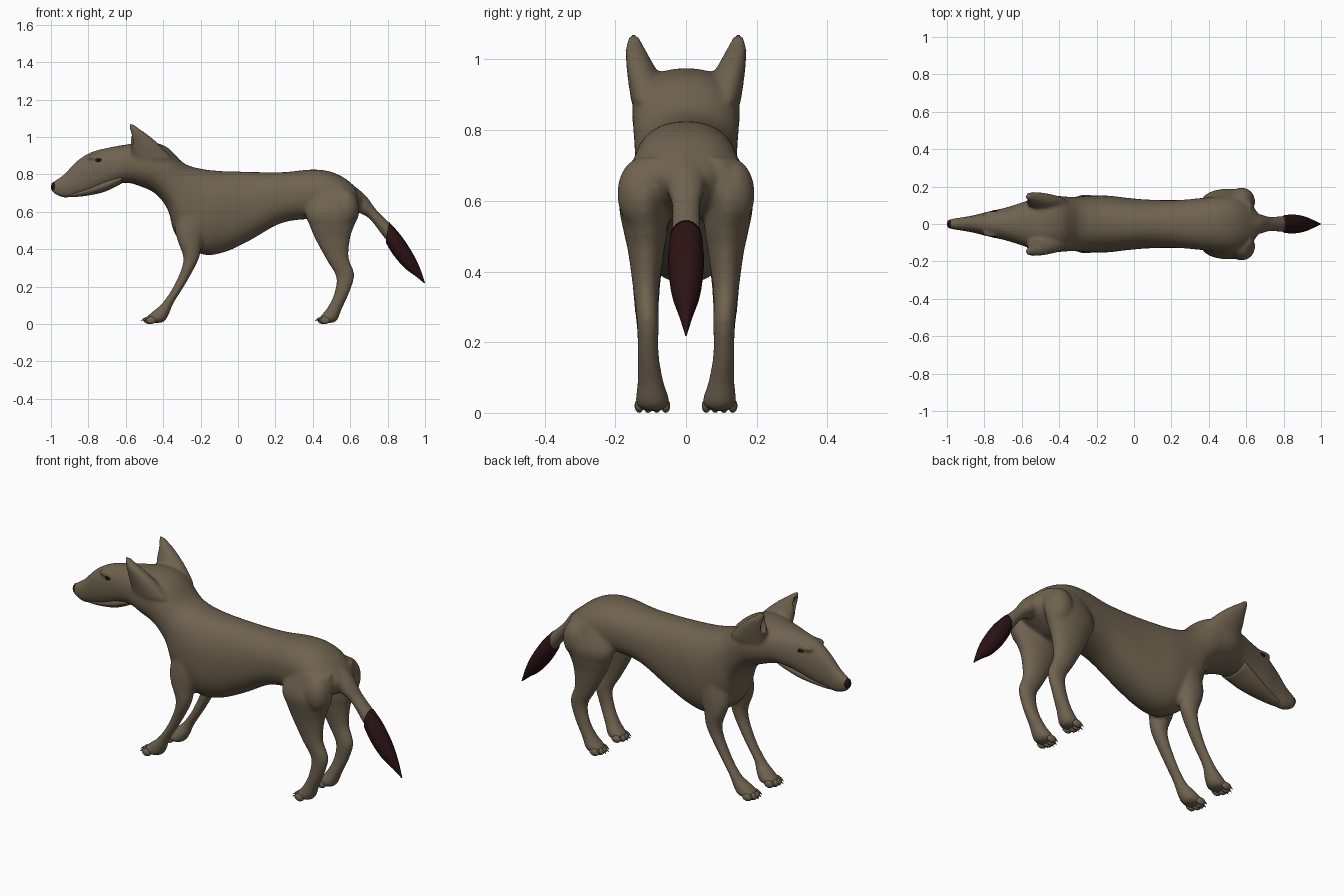
import bpy, bmesh, math
from mathutils import Vector, Matrix

if "Cube" in bpy.data.objects:
    bpy.data.objects.remove(bpy.data.objects["Cube"])


def material(name, colour):
    mat = bpy.data.materials.new(name)
    mat.use_nodes = True
    mat.diffuse_color = (*colour, 1)
    mat.node_tree.nodes["Principled BSDF"].inputs["Base Color"].default_value = (*colour, 1)
    mat.node_tree.nodes["Principled BSDF"].inputs["Roughness"].default_value = 0.8
    return mat


FUR = material("brown fur", (0.16, 0.125, 0.08))
DARK = material("dark maroon", (0.024, 0.006, 0.007))
BLACK = material("eye black", (0.008, 0.008, 0.008))


def spline(rows, steps=5):
    """Catmull-Rom interpolation between section rows."""
    pts = [rows[0], *rows, rows[-1]]
    out = []
    for a, b, c, d in zip(pts, pts[1:], pts[2:], pts[3:]):
        for s in range(steps):
            t = s / steps
            out.append([q + t / 2 * (r - p + t * (2 * p - 5 * q + 4 * r - u + t * (3 * (q - r) + u - p)))
                        for p, q, r, u in zip(a, b, c, d)])
    return out + [rows[-1]]


def loft(bm, rows, side=1, power=1.0, count=28):
    """Skin rings given as (x0, z0, x1, z1, y centre, half width)."""
    rings = []
    for x0, z0, x1, z1, y, w in spline(rows):
        ring = []
        for i in range(count):
            a = math.tau * i / count
            c, s = (math.copysign(abs(f(a)) ** power, f(a)) for f in (math.cos, math.sin))
            ring.append(bm.verts.new(((x0 + x1 + c * (x0 - x1)) / 2, side * (y + w * s),
                                      (z0 + z1 + c * (z0 - z1)) / 2)))
        rings.append(ring)
    for low, high in zip(rings, rings[1:]):
        for i in range(count):
            j = (i + 1) % count
            bm.faces.new((low[i], low[j], high[j], high[i]))
    bm.faces.new(rings[0])
    bm.faces.new(rings[-1])


def ball(bm, centre, radii, segments=20):
    matrix = Matrix.Translation(centre) @ Matrix.Diagonal((*radii, 1))
    bmesh.ops.create_uvsphere(bm, u_segments=segments, v_segments=segments // 2, radius=1, matrix=matrix)


def cone(bm, base, tip, radius):
    axis = Vector(tip) - Vector(base)
    matrix = Matrix.Translation((Vector(base) + Vector(tip)) / 2) @ axis.to_track_quat("Z", "Y").to_matrix().to_4x4()
    bmesh.ops.create_cone(bm, cap_ends=True, segments=8, radius1=radius, radius2=0.001,
                          depth=axis.length, matrix=matrix)


def finish(name, bm, mat):
    bmesh.ops.recalc_face_normals(bm, faces=bm.faces)
    mesh = bpy.data.meshes.new(name)
    bm.to_mesh(mesh)
    bm.free()
    mesh.materials.append(mat)
    mesh.shade_smooth()
    obj = bpy.data.objects.new(name, mesh)
    bpy.context.collection.objects.link(obj)
    return obj


SIDES = {"near": -1, "far": 1}

# Head, neck and trunk: top point, bottom point, half width
trunk = [(-.995, .745, -.995, .71, .012), (-.98, .765, -.98, .695, .025), (-.93, .8, -.93, .675, .034),
         (-.86, .872, -.87, .683, .045), (-.78, .92, -.79, .7, .065), (-.68, .945, -.69, .735, .088),
         (-.58, .962, -.6, .755, .118), (-.48, .975, -.52, .735, .15), (-.38, .945, -.44, .695, .15),
         (-.29, .86, -.375, .61, .145), (-.2, .83, -.33, .47, .15), (-.1, .818, -.2, .375, .152),
         (0, .815, -.08, .382, .14), (.1, .812, .06, .445, .13), (.25, .812, .22, .535, .128),
         (.38, .825, .36, .56, .14), (.48, .818, .46, .55, .15), (.57, .78, .53, .55, .145),
         (.65, .71, .6, .58, .1), (.68, .67, .64, .6, .05)]
tail_root = [(.58, .77, .58, .62, 0, .06), (.68, .69, .645, .595, 0, .055), (.74, .61, .705, .56, 0, .04),
             (.82, .53, .775, .47, 0, .042), (.84, .5, .8, .44, 0, .035)]
# Limbs: front point, rear point, y centre, half width
fore_leg = [(-.31, .66, -.16, .66, .09, .05), (-.335, .52, -.17, .53, .1, .055),
            (-.325, .45, -.195, .42, .11, .046), (-.292, .34, -.213, .34, .112, .038),
            (-.34, .21, -.283, .21, .108, .03), (-.402, .115, -.345, .11, .107, .029),
            (-.44, .08, -.37, .05, .1, .04), (-.47, .055, -.4, .01, .095, .048),
            (-.49, .035, -.46, .005, .095, .042)]
hind_leg = [(.4, .72, .63, .72, .09, .06), (.36, .6, .65, .6, .12, .068), (.385, .52, .62, .52, .115, .063),
            (.415, .45, .6, .46, .113, .051), (.478, .335, .592, .355, .113, .036),
            (.525, .25, .622, .265, .108, .031), (.513, .16, .598, .175, .107, .03),
            (.48, .09, .557, .085, .1, .037), (.455, .058, .525, .015, .095, .048),
            (.435, .035, .475, .005, .095, .042)]
ear = [(-.56, .88, -.35, .88, .11, .045), (-.575, .96, -.41, .95, .122, .044),
       (-.575, 1.01, -.48, 1.01, .138, .033), (-.578, 1.045, -.53, 1.045, .146, .023),
       (-.578, 1.072, -.555, 1.065, .146, .013)]

skin = bmesh.new()
loft(skin, [(*row[:4], 0, row[4]) for row in trunk], power=0.88, count=40)
loft(skin, tail_root)
for side in SIDES.values():
    for limb in (fore_leg, hind_leg, ear):
        loft(skin, limb, side)
    ball(skin, (.575, side * .13, .62), (.07, .065, .1))          # haunch
    ball(skin, (-.76, side * .048, .893), (.05, .024, .014))       # brow ridge
body = finish("body", skin, FUR)

# Ear hollows are cut after the parts are fused into one skin
hollow = bmesh.new()
for side in SIDES.values():
    ball(hollow, (-.59, side * .138, 1.0), (.045, .02, .055))
cutter = finish("ear_hollow_cutter", hollow, FUR)
cutter.hide_render = True

fuse = body.modifiers.new("fuse", "REMESH")
fuse.mode = "VOXEL"
fuse.voxel_size = 0.009
fuse.use_smooth_shade = True
soften = body.modifiers.new("soften", "SMOOTH")
soften.factor = 0.5
soften.iterations = 7
carve = body.modifiers.new("carve", "BOOLEAN")
carve.operation = "DIFFERENCE"
carve.object = cutter
bpy.context.view_layer.objects.active = body
for modifier in list(body.modifiers):
    bpy.ops.object.modifier_apply(modifier=modifier.name)
bpy.data.objects.remove(cutter)
body.data.materials.clear()
body.data.materials.append(FUR)
for face in body.data.polygons:
    face.material_index = 0
    face.use_smooth = True

# Lower jaw
jaw = bmesh.new()
loft(jaw, [(-.93, .705, -.93, .685, 0, .012), (-.88, .71, -.88, .679, 0, .026), (-.8, .74, -.8, .687, 0, .045),
           (-.71, .78, -.71, .708, 0, .068), (-.62, .81, -.62, .752, 0, .085)])
finish("lower_jaw", jaw, FUR)

# Nose
nose = bmesh.new()
ball(nose, (-.982, 0, .733), (.018, .024, .028))
finish("nose", nose, DARK)

# Dark brush of the tail
brush = bmesh.new()
loft(brush, [(.808, .545, .79, .435, 0, .046), (.87, .475, .83, .37, 0, .051), (.93, .385, .89, .3, 0, .041),
             (.97, .305, .95, .255, 0, .02), (1, .22, .995, .218, 0, .002)])
finish("tail_brush", brush, DARK)

# Eyes, seated on the surface of the head
for label, side in SIDES.items():
    hit, spot, normal, index = body.ray_cast(Vector((-.745, side, .876)), Vector((0, -side, 0)))
    eye = bmesh.new()
    ball(eye, spot if hit else (-.745, side * .065, .876), (.018, .006, .009))
    finish(f"eye_{label}", eye, BLACK)

# Toes and claws
for limb, toe_x in (("fore", -.478), ("hind", .452)):
    for label, side in SIDES.items():
        toes, claws = bmesh.new(), bmesh.new()
        for k in (-1.5, -.5, .5, 1.5):
            x = toe_x + (.014 if abs(k) > 1 else 0)
            y = side * .095 + k * .025
            ball(toes, (x, y, .02), (.028, .013, .02), 14)
            cone(claws, (x - .018, y, .03), (x - .04, y, .016), .006)
        finish(f"{limb}_toes_{label}", toes, FUR)
        finish(f"{limb}_claws_{label}", claws, FUR)
